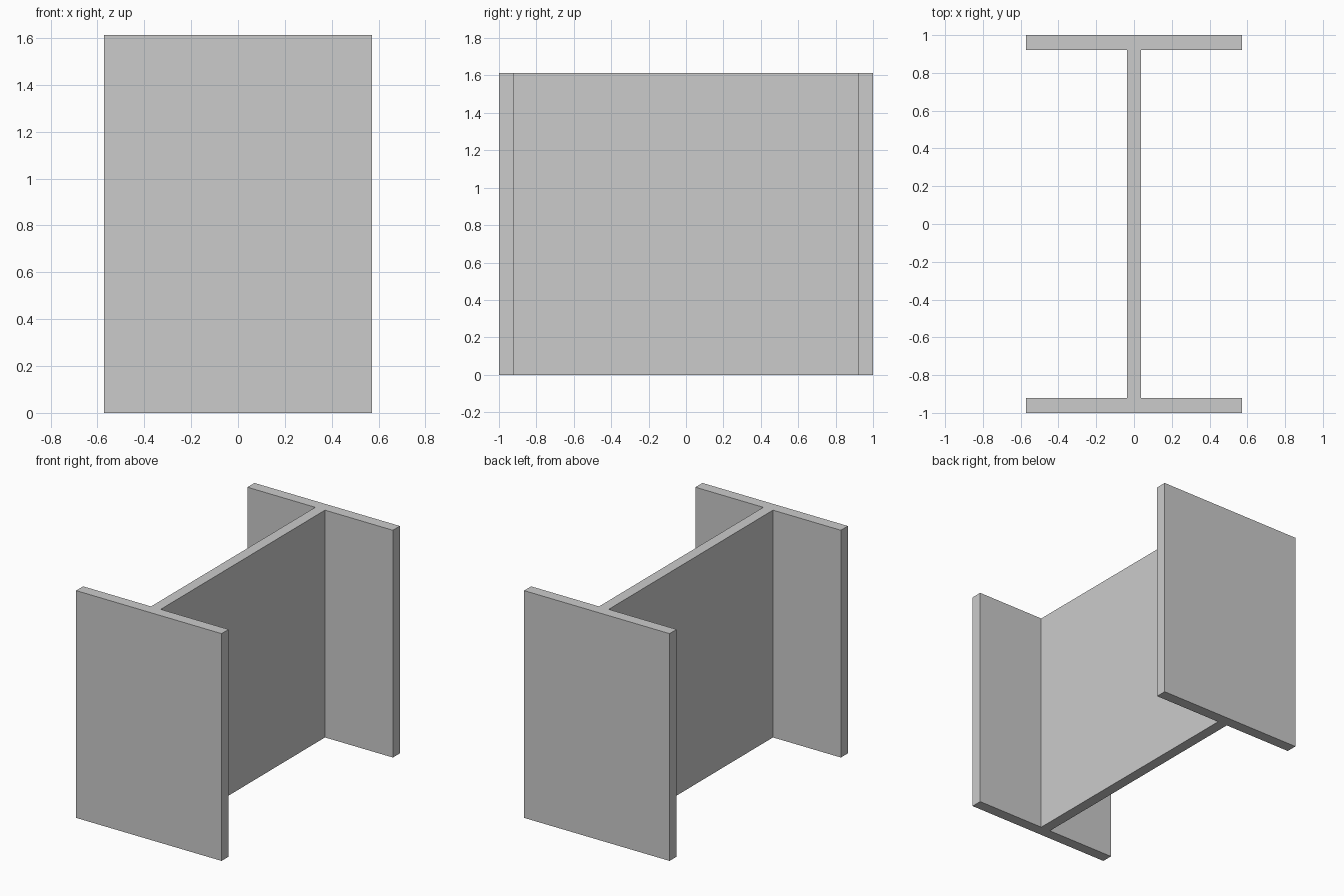
import bpy
import bmesh

if "Cube" in bpy.data.objects:
    bpy.data.objects.remove(bpy.data.objects["Cube"])

HEIGHT = 1.613
FLANGE_X = 0.571   # half width of the flanges
WEB_X = 0.038      # half thickness of the web
OUTER_Y = 1.0
INNER_Y = 0.921

# One quarter of the I-shaped cross-section, mirrored around to the full outline
quarter = [(FLANGE_X, OUTER_Y), (FLANGE_X, INNER_Y), (WEB_X, INNER_Y)]
right = quarter + [(x, -y) for x, y in reversed(quarter)]
outline = right + [(-x, y) for x, y in reversed(right)]

# Beam: the outline extruded upwards
bm = bmesh.new()
base = bm.faces.new([bm.verts.new((x, y, 0)) for x, y in outline])
top = bmesh.ops.extrude_face_region(bm, geom=[base], use_keep_orig=True)
bmesh.ops.translate(bm, vec=(0, 0, HEIGHT),
                    verts=[v for v in top["geom"] if isinstance(v, bmesh.types.BMVert)])
bmesh.ops.recalc_face_normals(bm, faces=bm.faces)

mesh = bpy.data.meshes.new("i_beam")
bm.to_mesh(mesh)
bm.free()
bpy.context.collection.objects.link(bpy.data.objects.new("i_beam", mesh))
